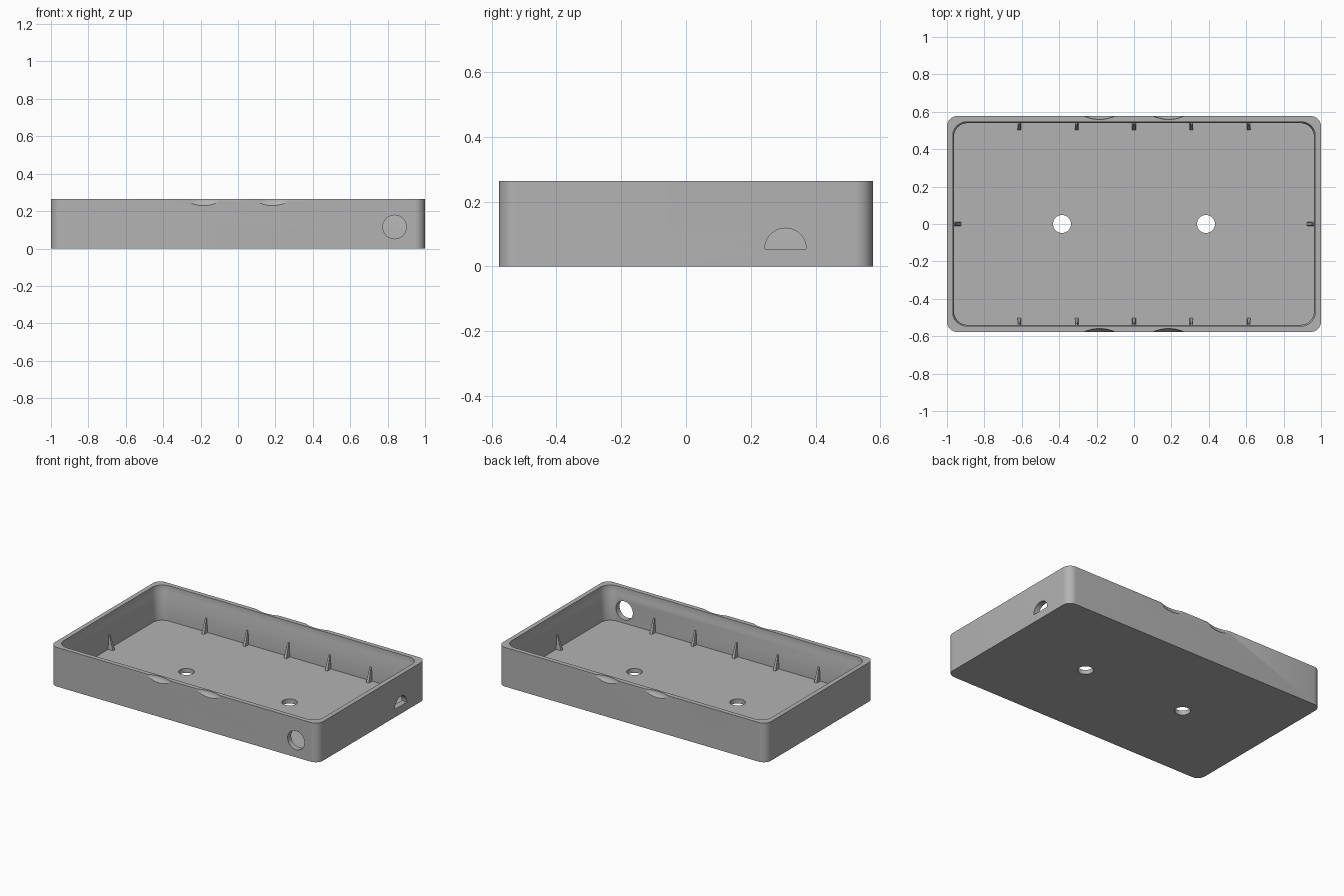
import bpy, bmesh, math
from mathutils import Matrix, Vector

cube = bpy.data.objects.get("Cube")
if cube:
    bpy.data.objects.remove(cube, do_unlink=True)

grey = bpy.data.materials.new("plain grey")
grey.use_nodes = True
COLOUR = (0.45, 0.45, 0.45, 1)
grey.diffuse_color = COLOUR
grey.node_tree.nodes["Principled BSDF"].inputs["Base Color"].default_value = COLOUR

HX, HY, H = 1.0, 0.577, 0.264
FLOOR = 0.03


def make(name, bm):
    bmesh.ops.recalc_face_normals(bm, faces=bm.faces)
    mesh = bpy.data.meshes.new(name)
    bm.to_mesh(mesh)
    bm.free()
    mesh.materials.append(grey)
    obj = bpy.data.objects.new(name, mesh)
    bpy.context.collection.objects.link(obj)
    return obj


def rounded_loop(inset, radius, z, steps=12):
    """Rounded rectangle outline, inset from the outer walls."""
    points = []
    for k, (sx, sy) in enumerate(((1, 1), (-1, 1), (-1, -1), (1, -1))):
        cx, cy = sx * (HX - inset - radius), sy * (HY - inset - radius)
        for i in range(steps + 1):
            a = (k + i / steps) * math.pi / 2
            points.append((cx + radius * math.cos(a), cy + radius * math.sin(a), z))
    return points


def prism(name, outline, depth, matrix):
    """Extrude a flat outline both ways along its local z."""
    bm = bmesh.new()
    low = [bm.verts.new((x, y, -depth)) for x, y in outline]
    high = [bm.verts.new((x, y, depth)) for x, y in outline]
    bm.faces.new(low)
    bm.faces.new(high)
    for i in range(len(low)):
        j = (i + 1) % len(low)
        bm.faces.new((low[i], low[j], high[j], high[i]))
    bm.transform(matrix)
    return make(name, bm)


def arc(radius, start, end, steps):
    return [(radius * math.cos(start + (end - start) * i / steps),
             radius * math.sin(start + (end - start) * i / steps)) for i in range(steps + 1)]


# Tray shell: outer wall, rim, stepped inner wall, floor
bm = bmesh.new()
sections = [(0, 0.055, 0), (0, 0.055, H), (0.031, 0.075, H), (0.031, 0.075, 0.225),
            (0.038, 0.07, 0.205), (0.038, 0.07, FLOOR)]
rings = [[bm.verts.new(p) for p in rounded_loop(*s)] for s in sections]
for a, b in zip(rings, rings[1:]):
    for i in range(len(a)):
        j = (i + 1) % len(a)
        bm.faces.new((a[i], a[j], b[j], b[i]))
bm.faces.new(rings[0])
bm.faces.new(rings[-1])
tray = make("tray_shell", bm)

# Cutters for the floor holes, cable hole and half-round port
circle = arc(1, 0, math.tau, 40)[:-1]
cutters = []
for x in (-0.385, 0.385):
    cutters.append(prism("floor_hole_cutter", [(u * 0.048, v * 0.048) for u, v in circle], 0.1,
                         Matrix.Translation((x, 0, 0))))
cutters.append(prism("cable_hole_cutter", [(u * 0.063, v * 0.063) for u, v in circle], 0.1,
                     Matrix.Translation((0.837, -HY, 0.115)) @ Matrix.Rotation(math.pi / 2, 4, 'X')))
to_side = Matrix(((0, 0, 1, HX), (1, 0, 0, 0.307), (0, 1, 0, 0.054), (0, 0, 0, 1)))
cutters.append(prism("side_port_cutter", arc(0.064, 0, math.pi, 24), 0.1, to_side))

# Shallow finger scoops in the rim's outer edge
for side in (-1, 1):
    for x in (-0.185, 0.185):
        bm = bmesh.new()
        bmesh.ops.create_uvsphere(bm, u_segments=96, v_segments=48, radius=0.2)
        bm.transform(Matrix.Translation((x, side * (HY + 0.182), H)) @ Matrix.Diagonal((1, 1, 0.42, 1)))
        cutters.append(make("finger_scoop_cutter", bm))

bpy.context.view_layer.objects.active = tray
for cutter in cutters:
    cutter.hide_render = True
    mod = tray.modifiers.new("cut", 'BOOLEAN')
    mod.operation = 'DIFFERENCE'
    mod.solver = 'EXACT'
    mod.object = cutter
    bpy.ops.object.modifier_apply(modifier=mod.name)
    bpy.data.objects.remove(cutter, do_unlink=True)

bpy.ops.object.select_all(action='DESELECT')
tray.select_set(True)
bpy.ops.object.shade_smooth_by_angle(angle=math.radians(25))


# Tapered support ribs along the inner walls
def rib(name, position, angle):
    """Wedge whose back sits in the wall; it reaches inward along local -y."""
    bm = bmesh.new()
    bmesh.ops.create_cube(bm, size=1)
    for v in bm.verts:
        top, back = v.co.z > 0, v.co.y > 0
        reach = 0.006 if top else 0.038
        width = 0.005 if top else 0.01
        v.co = Vector((math.copysign(width, v.co.x), 0.005 if back else -reach,
                       0.125 if top else FLOOR - 0.005))
    bm.transform(Matrix.Translation(position) @ Matrix.Rotation(angle, 4, 'Z'))
    make(name, bm)


wall_x, wall_y = HX - 0.038, HY - 0.038
for i in range(-2, 3):
    rib("back_rib", (i * 0.307, wall_y, 0), 0)
    rib("front_rib", (i * 0.307, -wall_y, 0), math.pi)
rib("left_rib", (wall_x, 0, 0), -math.pi / 2)
rib("right_rib", (-wall_x, 0, 0), math.pi / 2)
